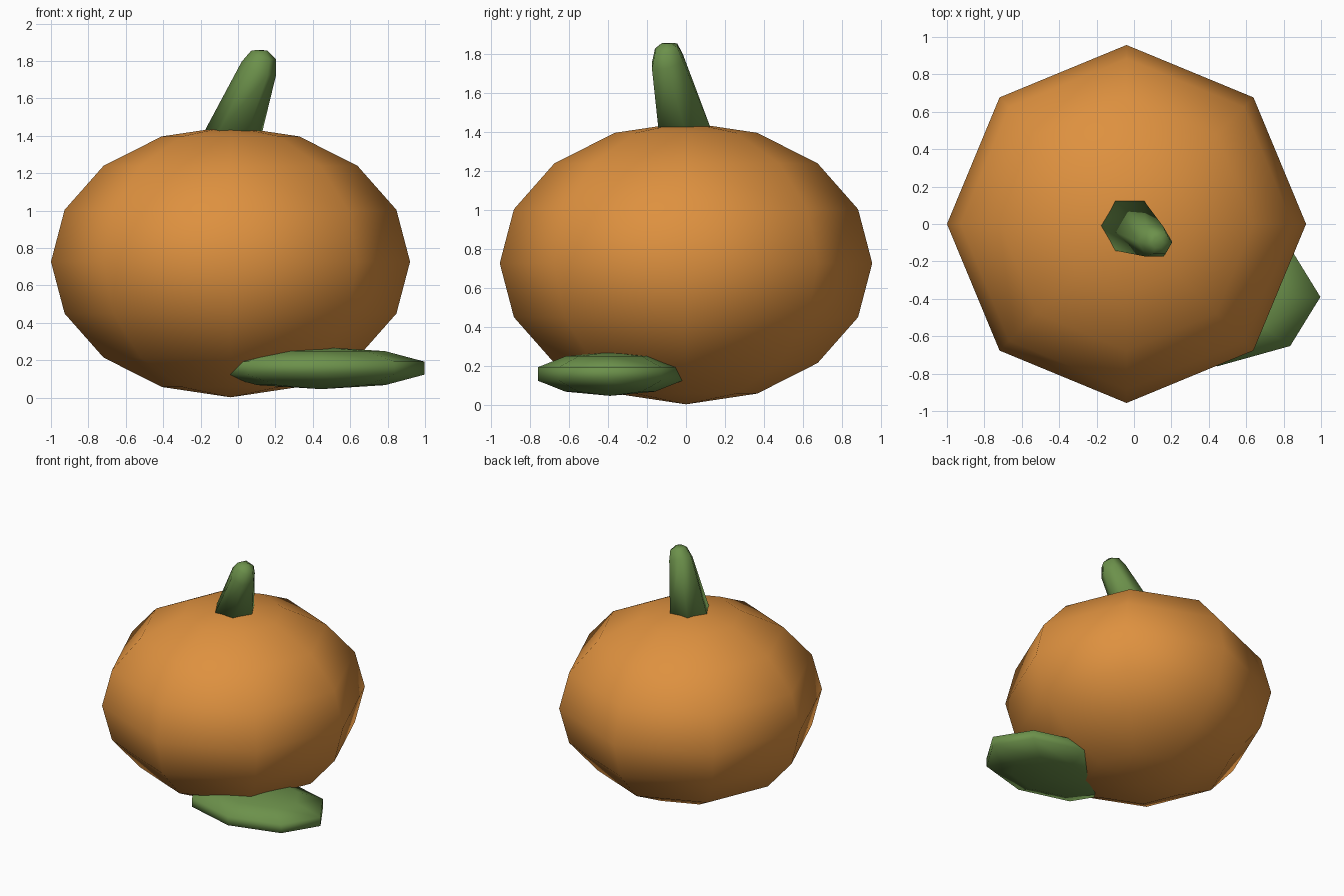
import bpy, bmesh, math
from mathutils import Vector

if "Cube" in bpy.data.objects:
    bpy.data.objects.remove(bpy.data.objects["Cube"])


def material(name, color):
    m = bpy.data.materials.new(name)
    m.diffuse_color = (*color, 1)
    m.use_nodes = True
    m.node_tree.nodes["Principled BSDF"].inputs["Base Color"].default_value = m.diffuse_color
    return m


orange = material("pumpkin_orange", (0.73, 0.283, 0.05))
green = material("stalk_green", (0.15, 0.283, 0.07))


def finish(obj, mat):
    obj.data.materials.append(mat)
    for p in obj.data.polygons:
        p.use_smooth = True


def squashed_ball(name, rings, center, radii, mat):
    bpy.ops.mesh.primitive_uv_sphere_add(segments=8, ring_count=rings, radius=1)
    obj = bpy.context.object
    obj.name = name
    for v in obj.data.vertices:
        v.co = Vector(c + r * k for c, r, k in zip(center, radii, v.co))
    finish(obj, mat)


# Eight-sided pumpkin body and the flat leaf tucked under its front right
squashed_ball("pumpkin_body", 8, (-0.04, 0, 0.727), (0.96, 0.957, 0.725), orange)
squashed_ball("leaf", 5, (0.445, -0.39, 0.158), (0.58, 0.39, 0.1125), green)

# Leaning six-sided stem: centre, radius and tilt of each loop
loops = [((-0.03, -0.005, 1.41), 0.157, 0.0),
         ((0.112, -0.095, 1.762), 0.092, 1.0),
         ((0.136, -0.102, 1.832), 0.066, 0.9),
         ((0.128, -0.1, 1.857), 0.03, 0.2)]
bm = bmesh.new()
previous = None
for (x, y, z), r, tilt in loops:
    ring = []
    for i in range(6):
        a = i * math.tau / 6
        dx, dy = r * math.cos(a), r * math.sin(a)
        ring.append(bm.verts.new((x + dx, y + dy, z + tilt * (0.25 * dy - 0.38 * dx))))
    if previous:
        for i in range(6):
            j = (i + 1) % 6
            bm.faces.new((previous[i], previous[j], ring[j], ring[i]))
    else:
        bm.faces.new(ring[::-1])
    previous = ring
bm.faces.new(previous)
mesh = bpy.data.meshes.new("stem")
bm.to_mesh(mesh)
bm.free()
stem = bpy.data.objects.new("stem", mesh)
bpy.context.collection.objects.link(stem)
finish(stem, green)
